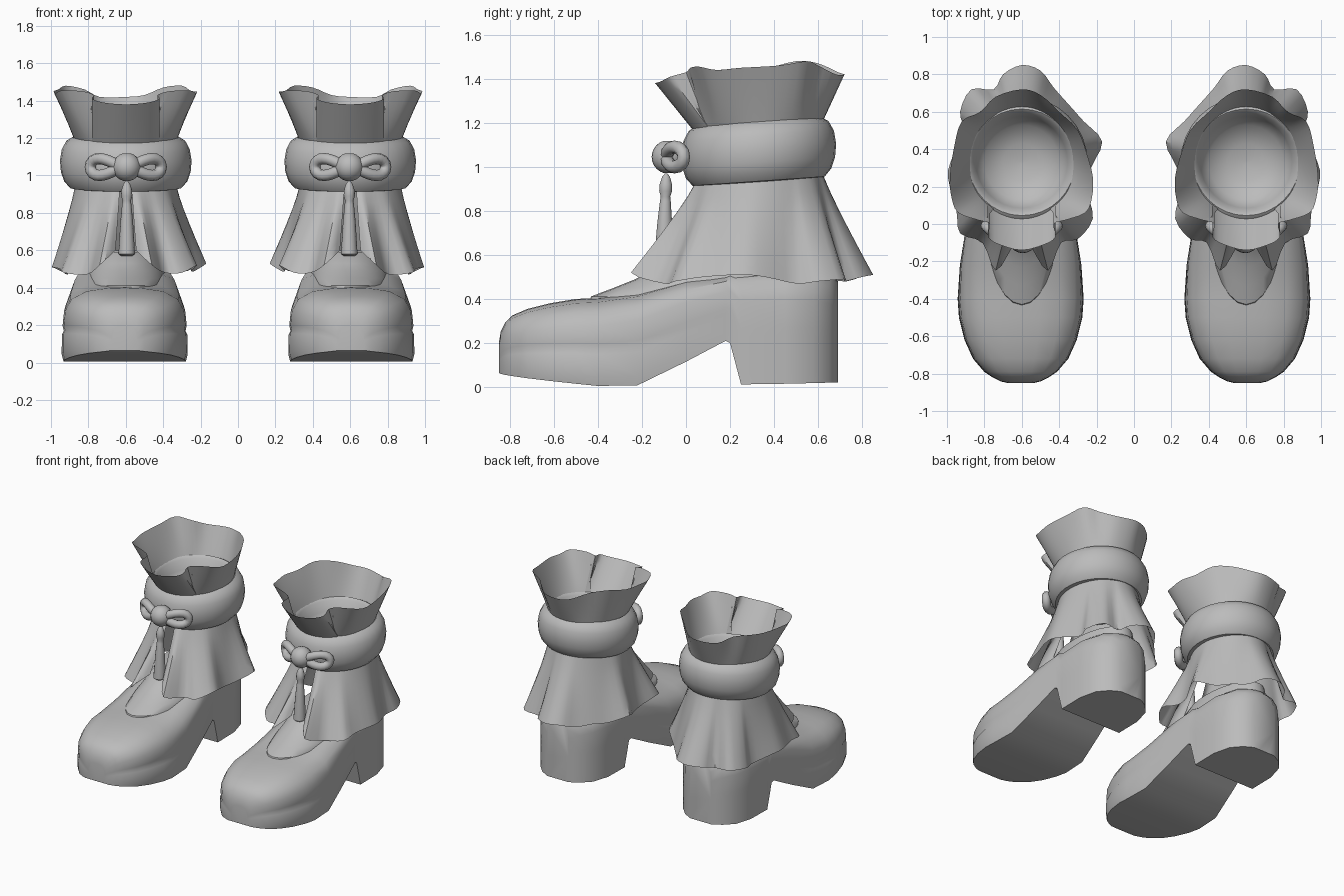
import bpy, bmesh, math
from mathutils import Vector

if "Cube" in bpy.data.objects:
    bpy.data.objects.remove(bpy.data.objects["Cube"])

CX = -0.6   # centre of the modelled boot; the other one is mirrored
CY = 0.33   # centre of the ankle opening

grey = bpy.data.materials.new("soft_grey")
grey.diffuse_color = (0.5, 0.5, 0.5, 1)
grey.use_nodes = True
grey.node_tree.nodes["Principled BSDF"].inputs["Base Color"].default_value = grey.diffuse_color


def loft(name, rings, closed=True, caps=False, loop=False, angle=40):
    """Skin a list of equal-length point rings, then mirror for the second boot."""
    bm = bmesh.new()
    vs = [[bm.verts.new((p[0] + CX, p[1], p[2])) for p in r] for r in rings]
    n, m = len(rings[0]), len(rings)
    for i in range(m if loop else m - 1):
        a, b = vs[i], vs[(i + 1) % m]
        for j in range(n if closed else n - 1):
            k = (j + 1) % n
            bm.faces.new((a[j], a[k], b[k], b[j]))
    if caps:
        bm.faces.new(vs[0][::-1])
        bm.faces.new(vs[-1])
    bmesh.ops.recalc_face_normals(bm, faces=bm.faces)
    me = bpy.data.meshes.new(name)
    bm.to_mesh(me)
    bm.free()
    ob = bpy.data.objects.new(name, me)
    bpy.context.collection.objects.link(ob)
    me.materials.append(grey)
    bpy.context.view_layer.objects.active = ob
    ob.select_set(True)
    bpy.ops.object.shade_smooth_by_angle(angle=math.radians(angle))
    ob.select_set(False)
    ob.modifiers.new("pair", 'MIRROR').use_mirror_merge = False
    return ob


def oval(x, y, z, rx, ry, n=28, tilt=0.0):
    out = []
    for i in range(n):
        a = 2 * math.pi * i / n
        dy = ry * math.sin(a)
        out.append((x + rx * math.cos(a), y + dy, z + tilt * dy))
    return out


def spline(pts, closed, steps=3):
    """Catmull-Rom curve through the points."""
    p = [Vector(q) for q in pts]
    n, out = len(p), []
    for i in range(n if closed else n - 1):
        get = (lambda k: p[k % n]) if closed else (lambda k: p[max(0, min(n - 1, k))])
        a, b, c, d = (get(i + k) for k in (-1, 0, 1, 2))
        for s in range(steps):
            t = s / steps
            out.append(0.5 * (2 * b + (c - a) * t + (2 * a - 5 * b + 4 * c - d) * t * t
                              + (3 * b - a - 3 * c + d) * t ** 3))
    if not closed:
        out.append(p[-1])
    return out


def flare(name, edge, closed, rx, ry, top, tilt, power, panel=0.0):
    """Ruffled sheet from an oval seam to a wavy edge; panel = straight front half width."""
    edge = spline(edge, closed)
    seam = []
    for p in edge:
        a = math.atan2(p.y - CY, p.x)
        if abs(p.x) <= panel and p.y < CY:
            a = -math.acos(p.x / rx)
        y = ry * math.sin(a)
        seam.append(Vector((rx * math.cos(a), CY + y, top + tilt * y)))
    rings = []
    for i in range(7):
        t = i / 6
        ring = []
        for s, e in zip(seam, edge):
            q = s.lerp(e, t ** power)
            q.z = s.z + (e.z - s.z) * t
            ring.append(q)
        rings.append(ring)
    return loft(name, rings, closed=closed, angle=40)


# Shoe body with sole and heel: y, half width, bottom, top
stations = [(-.85, .07, .065, .2), (-.842, .105, .06, .25), (-.82, .15, .055, .295),
            (-.79, .195, .05, .325), (-.72, .255, .04, .355), (-.62, .3, .028, .38),
            (-.5, .33, .015, .4), (-.4, .337, .005, .405),
            (-.22, .325, .008, .43), (0, .29, .115, .49), (.18, .265, .21, .52),
            (.2, .262, .2, .53), (.25, .26, .012, .54), (.45, .26, .015, .55),
            (.58, .225, .018, .54), (.65, .16, .02, .52), (.69, .09, .02, .48)]
toe = [(.5, 0), (.97, 0), (1, .1), (.995, .36), (.965, .41), (.985, .48), (.96, .68),
       (.86, .84), (.62, .95), (.3, .99)]
heel = [(.5, 0), (1, 0), (1, .1), (1, .36), (1, .41), (1, .48), (.99, .72),
        (.92, .87), (.65, .96), (.3, .99)]
rings = []
for y, w, b, t in stations:
    f = max(0, min(1, (y + .4) / .4))   # the sole groove fades out towards the heel
    half = [(p[0] + (q[0] - p[0]) * f, p[1] + (q[1] - p[1]) * f) for p, q in zip(toe, heel)]
    right = [(u * w, y, b + (t - b) * v) for u, v in half]
    left = [(-x, y, z) for x, _, z in right[::-1]]
    rings.append([(x - .006, y, z) for x, y, z in
                  [(0, y, b)] + right + [(0, y, t)] + left])
loft("shoe_body", rings, caps=True, angle=45)

# Tongue, ending below the skirt: z, front y, back y, half width
tongue = [(.34, -.46, .64, .2), (.412, -.43, .65, .21), (.45, -.33, .655, .215),
          (.49, -.23, .655, .21), (.53, -.16, .65, .2), (.59, -.08, .64, .18),
          (.6, -.02, .58, .14)]
loft("tongue", [oval(0, (f + b) / 2, z, w, (b - f) / 2) for z, f, b, w in tongue], caps=True)

# Skirt ruffle, open at the front
skirt = [(.055, -.13, .6), (.14, -.25, .52), (.21, -.1, .48), (.3, -.08, .48), (.38, .03, .52),
         (.35, .18, .49), (.37, .3, .49), (.43, .44, .53), (.33, .55, .49), (.25, .64, .49),
         (.17, .73, .48), (.1, .82, .51), (0, .85, .51), (-.1, .8, .5), (-.15, .72, .48),
         (-.27, .72, .49), (-.33, .6, .48), (-.31, .5, .47), (-.37, .36, .5), (-.395, .25, .51),
         (-.35, .08, .5), (-.33, -.05, .48), (-.21, -.1, .47), (-.14, -.25, .52),
         (-.055, -.13, .6)]
flare("skirt_ruffle", skirt, False, .27, .29, .95, .07, 1.1)

# Padded band, turning inward at the top into the foot opening
band = [(.26, .93), (.3, .935), (.33, .97), (.347, 1.02), (.352, 1.08), (.342, 1.14),
        (.318, 1.185), (.285, 1.205), (.265, 1.19), (.245, 1.12), (.2, 1.05), (.1, 1.01),
        (.01, 1.0)]
loft("ankle_band", [oval(0, CY, z, r, r, 32, .07) for r, z in band], caps=True)

# Upper cuff ruffle with a straight front panel and side lobes
cuff = [(0, -.14, 1.38), (.12, -.11, 1.39), (.18, -.07, 1.41), (.17, .0, 1.43),
        (.23, .02, 1.45), (.34, .06, 1.455), (.375, .14, 1.44), (.38, .25, 1.45),
        (.35, .37, 1.45), (.3, .5, 1.48), (.2, .6, 1.47), (.1, .69, 1.43), (0, .72, 1.42),
        (-.14, .68, 1.42), (-.22, .6, 1.46), (-.32, .55, 1.48), (-.36, .42, 1.46),
        (-.385, .25, 1.45), (-.375, .14, 1.44), (-.34, .06, 1.455), (-.23, .02, 1.45),
        (-.17, .0, 1.43), (-.18, -.07, 1.41), (-.12, -.11, 1.39)]
flare("cuff_ruffle", cuff, True, .27, .29, 1.18, .08, 1.0, panel=.19)

# Bow loops: tapered loops swept with a round tube
for side, label in ((-1, "outer"), (1, "inner")):
    path = []
    for i in range(20):
        a = 2 * math.pi * i / 20
        u = .5 - .5 * math.cos(a)
        path.append(Vector((side * (.04 + .15 * u), -.085 + .075 * u * u,
                            1.045 + .053 * math.sin(a) * (.4 + .75 * u))))
    tube = []
    for i, p in enumerate(path):
        d = (path[(i + 1) % 20] - path[i - 1]).normalized()
        out = d.cross(Vector((0, 1, 0))).normalized()
        up = out.cross(d)
        tube.append([p + .03 * (out * math.cos(k * math.pi / 5) + up * math.sin(k * math.pi / 5))
                     for k in range(10)])
    loft("bow_loop_" + label, tube, loop=True, angle=60)

# Bow knot and hanging tassel
knot = [oval(.005, -.08, 1.045 - .076 * math.cos(math.pi * i / 12),
             .076 * math.sin(math.pi * i / 12), .076 * math.sin(math.pi * i / 12), 20)
        for i in range(1, 12)]
loft("bow_knot", knot, caps=True)
tassel = [(.97, .006), (.955, .018), (.92, .029), (.89, .03), (.865, .022), (.845, .025),
          (.75, .034), (.58, .044), (.57, .03)]
loft("tassel", [oval(.005, -.09 - (.97 - z) * .03, z, r, r, 14) for z, r in tassel], caps=True)
